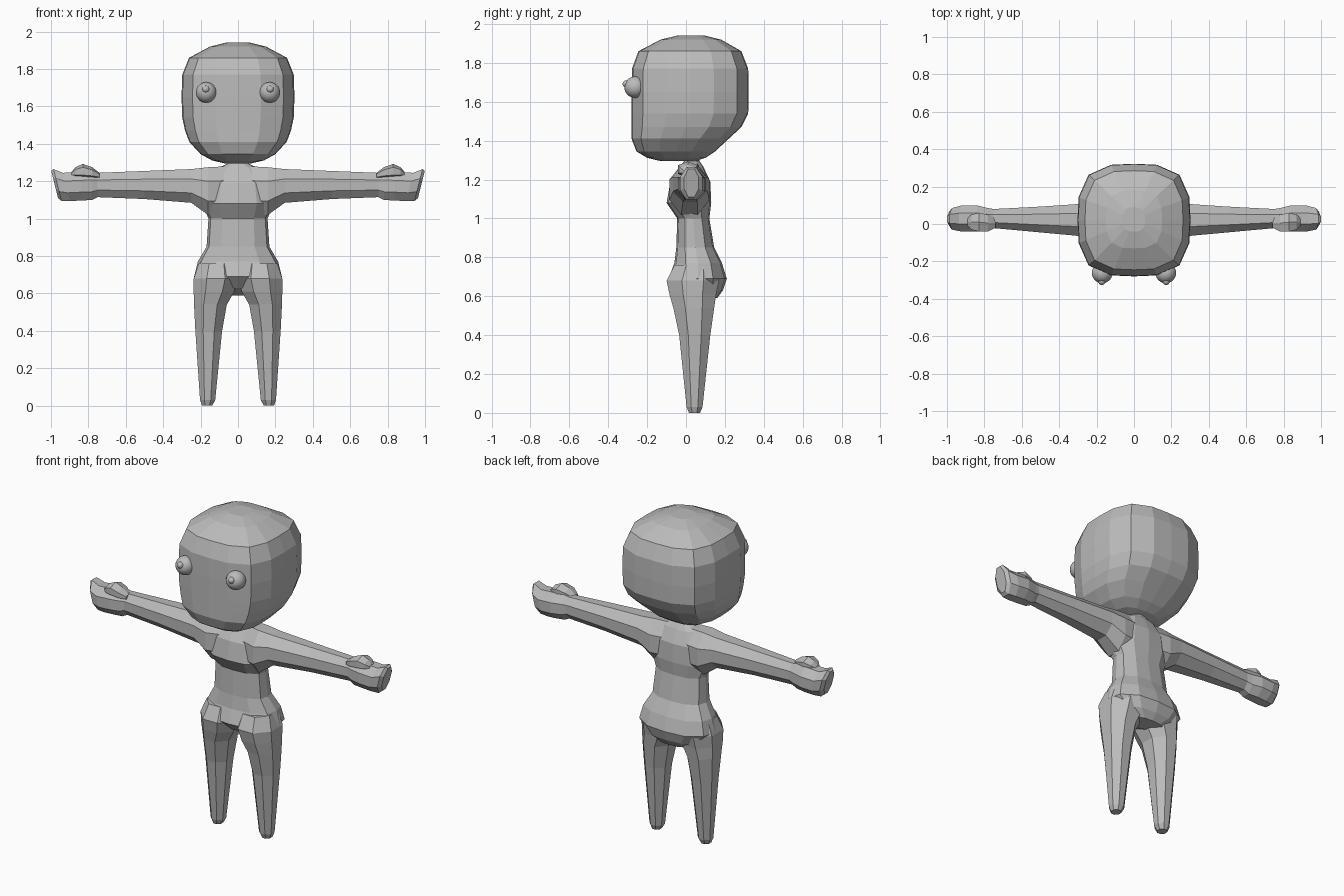
import bpy, bmesh, math

if "Cube" in bpy.data.objects:
    bpy.data.objects.remove(bpy.data.objects["Cube"])

skin = bpy.data.materials.new("plain grey")
skin.diffuse_color = (0.5, 0.5, 0.5, 1)
skin.use_nodes = True
skin.node_tree.nodes["Principled BSDF"].inputs["Base Color"].default_value = skin.diffuse_color


def finish(bm, name, mirror=False, smooth=False):
    bmesh.ops.recalc_face_normals(bm, faces=bm.faces)
    me = bpy.data.meshes.new(name)
    for f in bm.faces:
        f.smooth = smooth
    bm.to_mesh(me)
    bm.free()
    me.materials.append(skin)
    ob = bpy.data.objects.new(name, me)
    bpy.context.collection.objects.link(ob)
    if mirror:
        ob.modifiers.new("mirror", 'MIRROR')
    return ob


def loft(name, rings, axis, sides=8, power=2.6, turn=0.5, shear=None, mirror=False):
    """Skin rounded-box rings (t, a0, a1, b0, b1) along axis 'z' (a=x, b=y) or 'x' (a=y, b=z)."""
    pts = []
    for i in range(sides):
        t = 2 * math.pi * (i + turn) / sides
        c, s = math.cos(t), math.sin(t)
        k = (abs(c) ** power + abs(s) ** power) ** (-1 / power)
        pts.append((c * k, s * k))
    ma, mb = max(p[0] for p in pts), max(p[1] for p in pts)
    bm = bmesh.new()
    loops = []
    for t, a0, a1, b0, b1 in rings:
        loop = []
        for c, s in pts:
            a = (a0 + a1) / 2 + (a1 - a0) / 2 * c / ma
            b = (b0 + b1) / 2 + (b1 - b0) / 2 * s / mb
            co = (a, b, t) if axis == 'z' else (t, a, b)
            loop.append(bm.verts.new(shear(co) if shear else co))
        loops.append(loop)
    for lo, hi in zip(loops, loops[1:]):
        for i in range(sides):
            j = (i + 1) % sides
            bm.faces.new((lo[i], lo[j], hi[j], hi[i]))
    bm.faces.new(loops[0])
    bm.faces.new(loops[-1])
    return finish(bm, name, mirror)


def sym(z, w, y0, y1):
    return (z, -w, w, y0, y1)


# Head: boxy rounded block, flat face, chin further forward than the nape
loft("head", [sym(*r) for r in (
    (1.295, .07, -.13, .05), (1.312, .14, -.20, .10), (1.345, .20, -.255, .15),
    (1.41, .26, -.28, .22), (1.47, .283, -.28, .285), (1.54, .298, -.28, .32),
    (1.65, .302, -.28, .322), (1.77, .298, -.278, .32), (1.86, .262, -.245, .285),
    (1.92, .15, -.13, .18), (1.942, .06, -.04, .09))], 'z', 16, 3.2, 0)

# Torso: wide hips with a rear bulge, narrow waist, overhanging chest, neck
loft("torso", [sym(*r) for r in (
    (.59, .10, .06, .16), (.63, .18, -.03, .19), (.69, .235, -.09, .21),
    (.77, .215, -.06, .185), (.85, .168, -.05, .145), (1.0, .158, -.045, .12),
    (1.08, .19, -.10, .13), (1.19, .17, -.08, .125), (1.265, .12, -.03, .09),
    (1.295, .055, -.01, .07), (1.34, .05, -.01, .07))], 'z', 12, 2.6, 0)

# Legs: tapering to small blunt feet
loft("legs", [
    (0, .138, .192, .015, .072), (.03, .122, .203, .003, .085),
    (.4, .085, .228, -.035, .125), (.54, .06, .235, -.065, .145),
    (.61, .02, .237, -.085, .155), (.68, .0, .237, -.1, .17),
    (.76, .02, .21, -.06, .15)], 'z', mirror=True)

# Arms and mitten hands, fingertips slanted
def slant(co):
    x, y, z = co
    return (x + (z - 1.26) * .25 if x > .9 else x, y, z)

loft("arms", [
    (.06, -.06, .11, 1.02, 1.28), (.16, -.085, .12, 1.02, 1.275),
    (.25, -.068, .11, 1.085, 1.265), (.5, -.045, .093, 1.105, 1.255),
    (.75, -.022, .08, 1.115, 1.245), (.78, -.03, .085, 1.10, 1.25),
    (.84, -.04, .10, 1.097, 1.25), (.94, -.04, .098, 1.094, 1.245),
    (.985, -.03, .085, 1.095, 1.265), (1.0, -.01, .065, 1.11, 1.255)],
    'x', shear=slant, mirror=True)

# Thumbs folded along the top front of each hand
loft("thumbs", [
    (.74, -.02, .03, 1.215, 1.245), (.78, -.04, .05, 1.215, 1.275),
    (.83, -.04, .06, 1.215, 1.293), (.87, -.03, .05, 1.22, 1.275),
    (.89, -.01, .03, 1.23, 1.25)], 'x', 6, mirror=True)


# Eyes and pupils
def ball(name, centre, r):
    bm = bmesh.new()
    bmesh.ops.create_uvsphere(bm, u_segments=24, v_segments=14, radius=r)
    bmesh.ops.translate(bm, verts=bm.verts, vec=centre)
    finish(bm, name, True, True)

ball("eyes", (.17, -.262, 1.675), .055)
ball("pupils", (.172, -.307, 1.692), .019)
